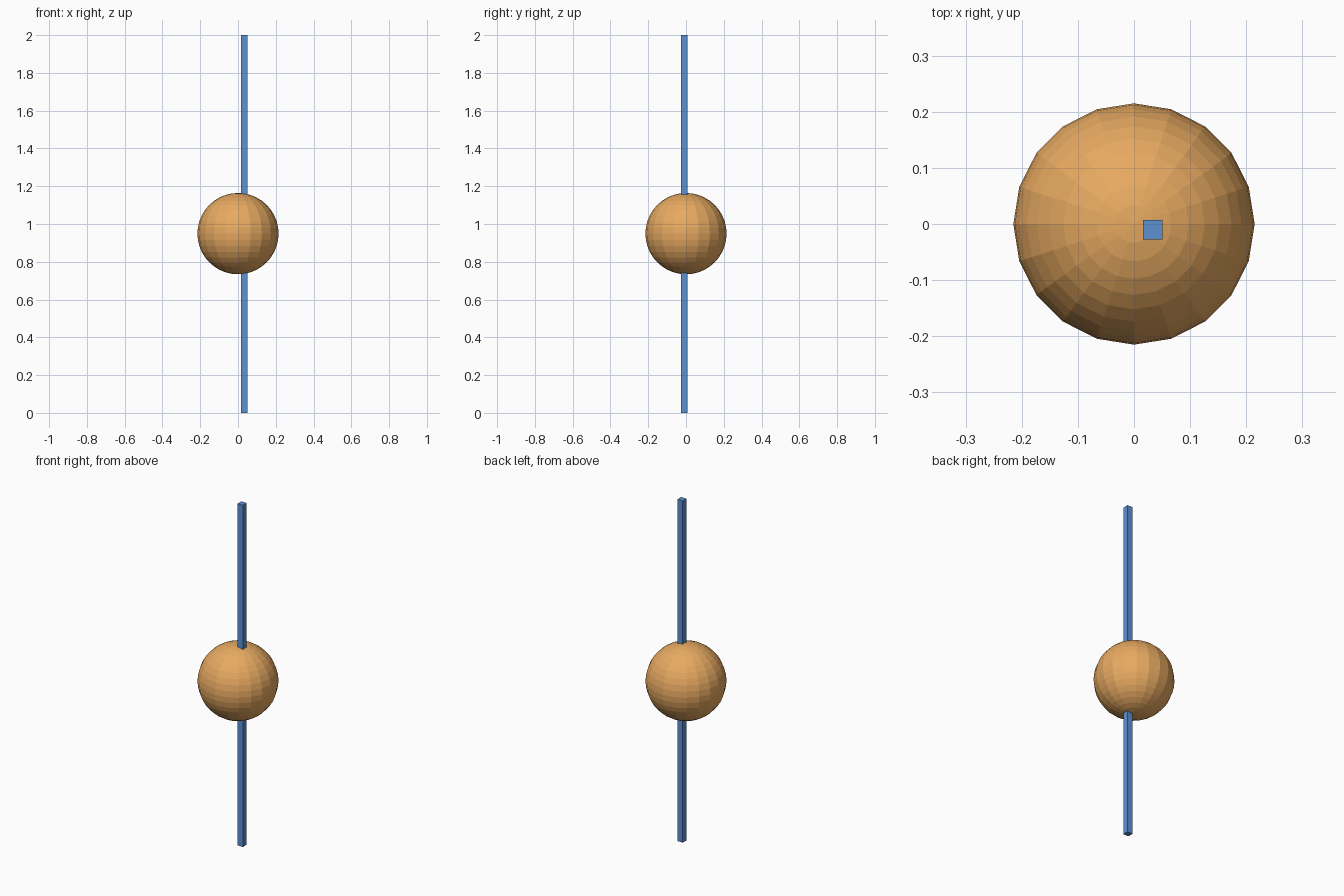
import bpy

if "Cube" in bpy.data.objects:
    bpy.data.objects.remove(bpy.data.objects["Cube"])

BLUE = (0.11, 0.28, 0.64, 1)
ORANGE = (0.80, 0.40, 0.12, 1)


def finish(name, color):
    obj = bpy.context.object
    obj.name = name
    mat = bpy.data.materials.new(name + "_material")
    mat.diffuse_color = color
    mat.use_nodes = True
    mat.node_tree.nodes["Principled BSDF"].inputs["Base Color"].default_value = mat.diffuse_color
    obj.data.materials.append(mat)
    return obj


# Square pole running the full height, slightly off the ball's axis
bpy.ops.mesh.primitive_cube_add(size=1, location=(0.0334, -0.01, 1.0))
pole = finish("pole", BLUE)
pole.scale = (0.035, 0.035, 2.0)
bpy.ops.object.transform_apply(location=False, rotation=False, scale=True)

# Faceted ball threaded on the pole
bpy.ops.mesh.primitive_uv_sphere_add(segments=20, ring_count=20, radius=0.215,
                                     location=(0, 0, 0.949))
finish("ball", ORANGE)
bpy.ops.object.shade_flat()
